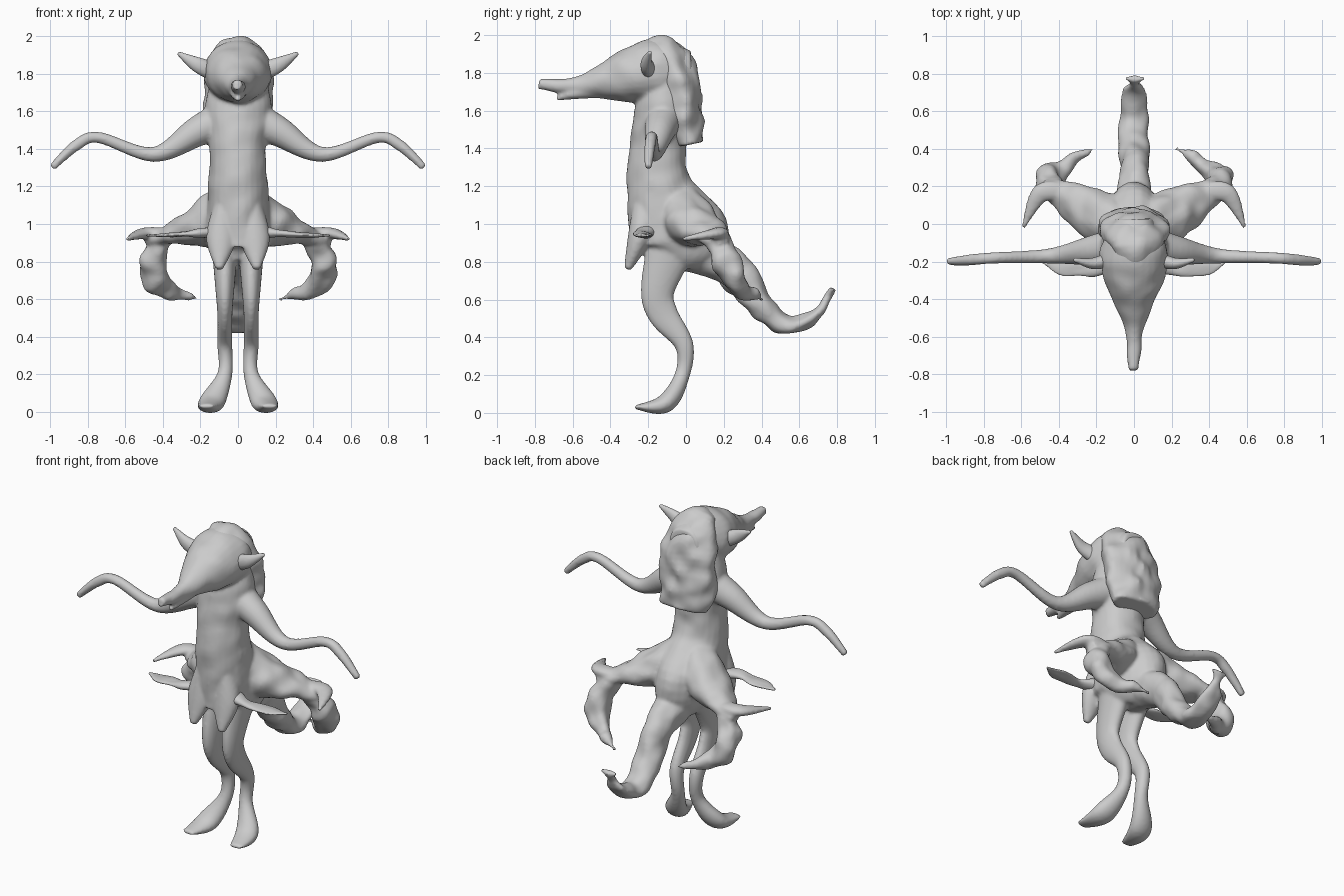
import bpy, bmesh, math
from mathutils import Vector, noise

if "Cube" in bpy.data.objects:
    bpy.data.objects.remove(bpy.data.objects["Cube"])

ACROSS, ALONG, UPWARD = Vector((1, 0, 0)), Vector((0, 1, 0)), Vector((0, 0, 1))
SIDES = 28
STEPS = 8

GREY = (0.6, 0.6, 0.6, 1)
clay = bpy.data.materials.new("clay_grey")
clay.use_nodes = True
clay.diffuse_color = GREY
clay.node_tree.nodes["Principled BSDF"].inputs["Base Color"].default_value = GREY


def spline(values):
    """Smooth curve of vectors through evenly spaced control values."""
    padded = [values[0], *values, values[-1]]
    curve = []
    for before, start, end, after in zip(padded, padded[1:], padded[2:], padded[3:]):
        leave, arrive = (end - before) / 2, (after - start) / 2
        for step in range(STEPS):
            t = step / STEPS
            ease = t * t * (3 - 2 * t)
            curve.append(start.lerp(end, ease) + leave * t * (1 - t) ** 2
                         - arrive * t * t * (1 - t))
    return curve + [values[-1]]


def midline(*points):
    """Path on the centre plane from (y, z) pairs."""
    return [(0, y, z) for y, z in points]


def tube(bm, path, widths, depths, axis, side=1, rough=0):
    """Closed oval tube along a path; its half widths lie along the axis."""
    centres = spline([Vector((x * side, y, z)) for x, y, z in path])
    sizes = spline([Vector(pair) for pair in zip(widths, depths)])
    last = len(centres) - 1
    rings = []
    for i, (centre, size) in enumerate(zip(centres, sizes)):
        tangent = (centres[min(i + 1, last)] - centres[max(i - 1, 0)]).normalized()
        across = (axis - tangent * tangent.dot(axis)).normalized()
        upward = tangent.cross(across)
        ring = []
        for k in range(SIDES):
            angle = math.tau * k / SIDES
            offset = across * math.cos(angle) * size.x + upward * math.sin(angle) * size.y
            bump = rough * noise.noise((centre + offset) * 11)
            ring.append(bm.verts.new(centre + offset + offset.normalized() * bump))
        rings.append(ring)
    for ring, following in zip(rings, rings[1:]):
        for k in range(SIDES):
            bm.faces.new((ring[k - 1], ring[k], following[k], following[k - 1]))
    bm.faces.new(rings[0])
    bm.faces.new(rings[-1])


def finish(bm, name, voxel, smoothing):
    """Fuse the tubes of one part into a single smooth skin."""
    bmesh.ops.recalc_face_normals(bm, faces=bm.faces)
    mesh = bpy.data.meshes.new(name)
    bm.to_mesh(mesh)
    bm.free()
    mesh.materials.append(clay)
    part = bpy.data.objects.new(name, mesh)
    bpy.context.collection.objects.link(part)
    skin = part.modifiers.new("Fuse", "REMESH")
    skin.mode = "VOXEL"
    skin.voxel_size = voxel
    skin.use_smooth_shade = True
    soften = part.modifiers.new("Soften", "SMOOTH")
    soften.iterations = smoothing


body = bmesh.new()

# Torso, flaring into the skirt at the back
tube(body, midline((-.06, .78), (-.04, .92), (-.14, 1.18), (-.15, 1.4), (-.12, 1.6), (-.1, 1.8)),
     (.1, .17, .16, .15, .18, .14), (.13, .27, .18, .15, .15, .13), ACROSS, rough=.01)

# Head with a long snout, and the lower jaw
tube(body, midline((.03, 1.82), (-.15, 1.81), (-.32, 1.78), (-.5, 1.74), (-.63, 1.73), (-.78, 1.74)),
     (.1, .18, .15, .07, .04, .03), (.1, .17, .14, .07, .04, .03), ACROSS, rough=.01)
tube(body, midline((-.4, 1.71), (-.6, 1.69), (-.69, 1.66)), (.05, .04, .01), (.04, .03, .01), ACROSS)

# Tail with a narrow neck and a small fluke
tube(body, midline((0, .88), (.25, .76), (.4, .56), (.55, .46), (.7, .53), (.75, .61), (.78, .66)),
     (.12, .08, .08, .08, .07, .02, .06), (.12, .1, .07, .05, .03, .02, .01), ACROSS, rough=.02)

for side in (1, -1):
    # Arm
    thickness = (.1, .08, .04, .03, .03, .02)
    tube(body, [(.06, -.11, 1.57), (.22, -.14, 1.49), (.45, -.17, 1.37), (.74, -.18, 1.46),
                (.86, -.19, 1.42), (.99, -.2, 1.3)], thickness, thickness, ALONG, side)

    # Leg and foot
    tube(body, [(.07, -.08, .88), (.07, -.15, .65), (.07, -.12, .52), (.07, -.01, .36),
                (.07, -.02, .2), (.14, -.11, .05), (.17, -.27, .03)],
         (.07, .05, .04, .04, .04, .07, .04), (.13, .09, .08, .05, .04, .05, .01), ACROSS, side)

    # Apron point hanging at the front
    tube(body, [(.08, -.2, 1.1), (.09, -.25, .92), (.1, -.31, .76)],
         (.05, .08, .02), (.08, .06, .02), ACROSS, side)

    # Skirt wing spreading out and back, thinning to an edge
    tube(body, [(.03, -.03, 1.06), (.18, .04, 1), (.34, .13, .95), (.49, .2, .9)],
         (.13, .14, .1, .03), (.17, .12, .06, .03), ALONG, side, rough=.02)

    # Horn hanging from the wing and curling inward
    thickness = (.05, .07, .06, .01)
    tube(body, [(.38, .16, .92), (.46, .22, .8), (.41, .28, .67), (.22, .4, .6)],
         thickness, thickness, ALONG, side, rough=.03)

    # Spike pointing forward from the wing
    tube(body, [(.38, .17, .95), (.5, .16, .95), (.59, -.02, .92)],
         (.03, .03, .01), (.05, .05, .01), UPWARD, side)

finish(body, "body", voxel=.011, smoothing=4)

# Shaggy mane over the crown and down the back
mane = bmesh.new()
tube(mane, midline((-.27, 1.9), (-.12, 1.9), (-.04, 1.77), (-.01, 1.57), (.02, 1.42)),
     (.06, .13, .18, .19, .16), (.02, .1, .1, .1, .07), ACROSS, rough=.03)
finish(mane, "mane", voxel=.011, smoothing=3)

for side, label in ((1, "left"), (-1, "right")):
    # Pointed ear
    ear = bmesh.new()
    tube(ear, [(.13, -.19, 1.81), (.22, -.21, 1.85), (.32, -.19, 1.91)],
         (.05, .04, .01), (.04, .03, .01), UPWARD, side)
    finish(ear, label + "_ear", voxel=.007, smoothing=2)

    # Thin hip plate sticking out sideways
    plate = bmesh.new()
    tube(plate, [(.1, -.2, .96), (.24, -.24, .95), (.38, -.22, .94), (.49, -.2, .94)],
         (.05, .04, .05, .01), (.04, .02, .01, .01), ALONG, side, rough=.01)
    finish(plate, label + "_hip_plate", voxel=.006, smoothing=1)
